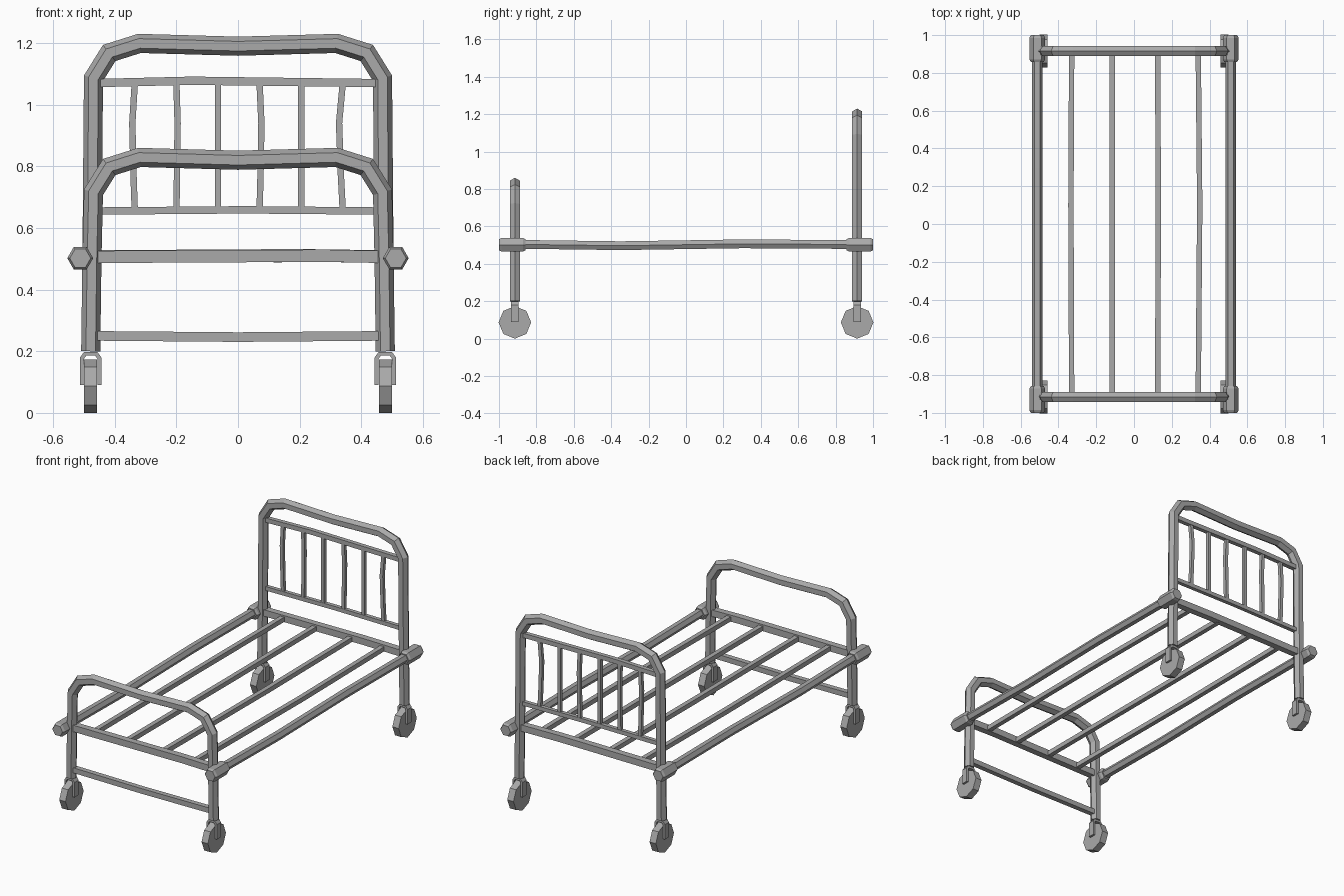
import bpy, bmesh, math
from mathutils import Vector

cube = bpy.data.objects.get("Cube")
if cube:
    bpy.data.objects.remove(cube, do_unlink=True)

# One painted-metal colour
metal = bpy.data.materials.new("grey metal")
metal.use_nodes = True
grey = (0.4, 0.4, 0.4, 1)
metal.diffuse_color = grey
metal.node_tree.nodes["Principled BSDF"].inputs["Base Color"].default_value = grey

X, Y, Z = Vector((1, 0, 0)), Vector((0, 1, 0)), Vector((0, 0, 1))


def tube(name, points, radius, normal, sides=4, radii=None, depth=1.0):
    """Sweep a faceted profile along a path, with mitred corners.
    normal is the fixed cross axis; depth stretches the profile along it."""
    pts = [Vector(p) for p in points]
    radii = radii or [radius] * len(pts)
    start = math.pi / 4 if sides == 4 else 0
    bm = bmesh.new()
    rings = []
    for i, p in enumerate(pts):
        d_in = (p - pts[i - 1]).normalized() if i else (pts[1] - p).normalized()
        d_out = (pts[i + 1] - p).normalized() if i < len(pts) - 1 else d_in
        t = (d_in + d_out).normalized()
        across = t.cross(normal).normalized() / max(t.dot(d_in), 0.5)
        ring = []
        for k in range(sides):
            a = start + math.tau * k / sides
            ring.append(bm.verts.new(p + radii[i] * (math.cos(a) * across + depth * math.sin(a) * normal)))
        rings.append(ring)
    for r0, r1 in zip(rings, rings[1:]):
        for k in range(sides):
            j = (k + 1) % sides
            bm.faces.new((r0[k], r0[j], r1[j], r1[k]))
    bm.faces.new(rings[0][::-1])
    bm.faces.new(rings[-1])
    bmesh.ops.recalc_face_normals(bm, faces=bm.faces)
    mesh = bpy.data.meshes.new(name)
    bm.to_mesh(mesh)
    bm.free()
    mesh.materials.append(metal)
    obj = bpy.data.objects.new(name, mesh)
    bpy.context.collection.objects.link(obj)
    return obj


END = 0.915    # distance of the end frames from the middle
LEG = 0.475    # leg distance from the centre line


def end_frame(name, y, top):
    # Bent tube: leg, rounded shoulder, slightly sagging top
    half = [(0.478, 0.2), (0.474, 0.5), (0.469, top - 0.142),
            (0.418, top - 0.06), (0.32, top - 0.029)]
    path = [(-x, y, z) for x, z in half] + [(0, y, top - 0.038)]
    path += [(x, y, z) for x, z in reversed(half)]
    tube(name, path, 0.031, Y, 6)


def cross_bar(name, y, z, radius, bend_x=0.0, bend=0.0):
    tube(name, [(-LEG, y, z), (bend_x, y, z + bend), (LEG, y, z)], radius, Y)


end_frame("headboard_frame", END, 1.228)
end_frame("footboard_frame", -END, 0.858)

# Cross bars
cross_bar("headboard_upper_rail", END, 1.07, 0.019, -0.15, 0.008)
cross_bar("headboard_lower_rail", END, 0.655, 0.017, 0.02, 0.004)
cross_bar("head_mattress_bar", END, 0.508, 0.028, 0.2, 0.004)
cross_bar("foot_mattress_bar", -END, 0.506, 0.028, 0.28, 0.004)
cross_bar("footboard_lower_bar", -END, 0.25, 0.022, 0, -0.004)

# Headboard spindles, some a little bent
bends = [-0.008, 0.004, 0, 0.006, 0, -0.012]
for i, bend in enumerate(bends):
    x = -0.335 + i * 0.135
    tube(f"headboard_spindle_{i + 1}",
         [(x, END, 0.655), (x + bend / 2, END, 0.77), (x + bend, END, 0.94), (x, END, 1.07)],
         0.0145, Y)

# Long slats
for i, x in enumerate((-0.33, -0.115, 0.125, 0.34)):
    bend = 0.004 * (i - 1)
    tube(f"slat_{i + 1}", [(x, -END, 0.505), (x + bend, 0.1, 0.503), (x, END, 0.505)], 0.02, Z)

for sx, side in ((1, "left"), (-1, "right")):
    # Side rail
    x = 0.512 * sx
    tube(f"{side}_side_rail",
         [(x, -0.95, 0.505), (x, -0.35, 0.497), (x, 0.3, 0.507), (x, 0.95, 0.503)], 0.027, Z, 6)

    for sy, end in ((-1, "foot"), (1, "head")):
        # Hexagonal joint with chamfered ends
        ys = [0.858, 0.872, 0.986, 1.0]
        tube(f"{end}_{side}_joint", [(x, sy * y, 0.502) for y in ys], 0, Z, 6,
             radii=[0.034, 0.042, 0.042, 0.034])

        # Caster: forked bracket around an eight-sided wheel
        cx, cy = 0.478 * sx, END * sy
        fork = [(-0.028, 0.09), (-0.028, 0.178), (-0.018, 0.192),
                (0.018, 0.192), (0.028, 0.178), (0.028, 0.09)]
        tube(f"{end}_{side}_caster_fork", [(cx + u, cy, z) for u, z in fork],
             0.009, Y, depth=3.1)
        tube(f"{end}_{side}_wheel", [(cx - 0.021, cy, 0.087), (cx + 0.021, cy, 0.087)],
             0.087, Z, 8)
